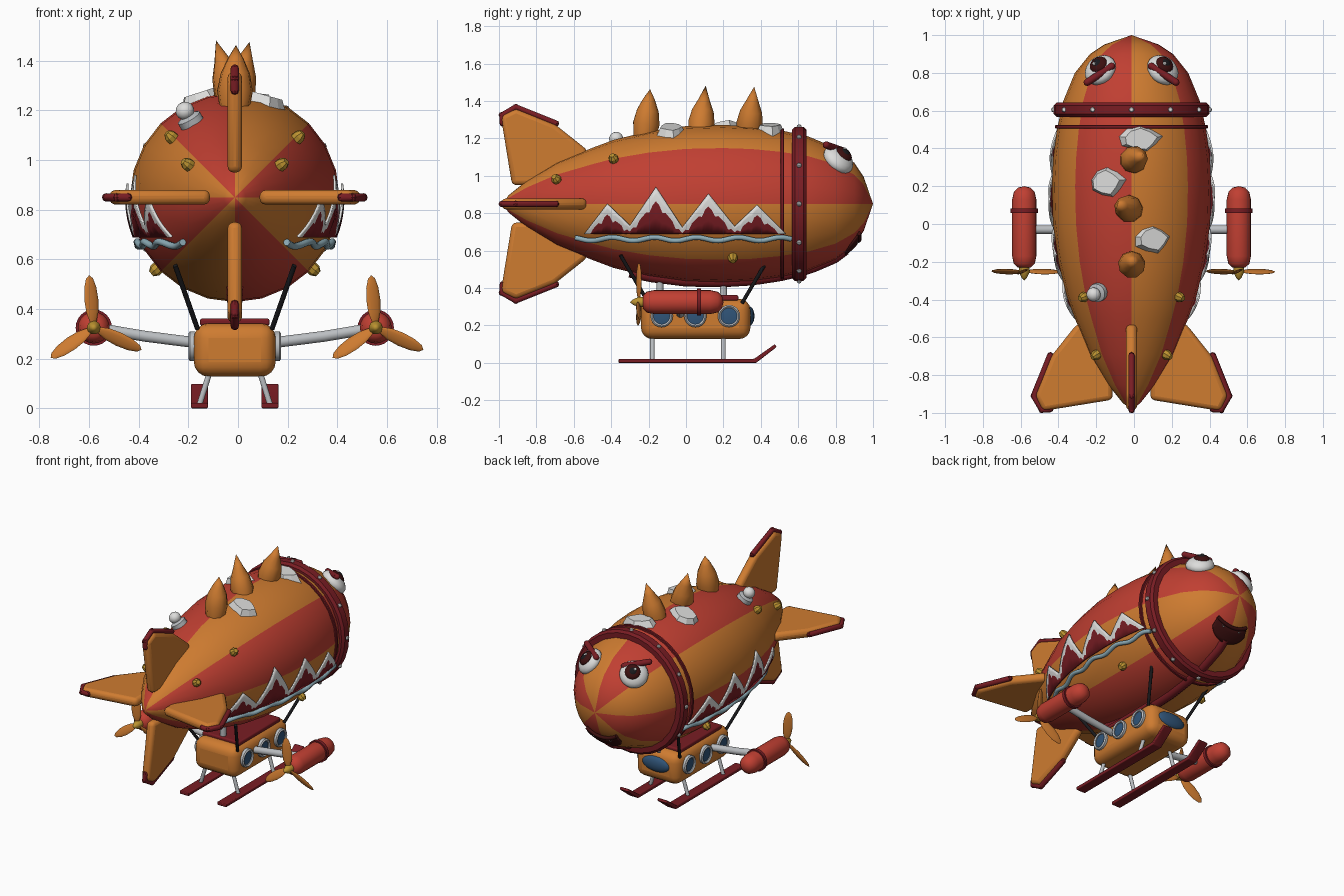
import bpy, bmesh, math
from math import sin, cos, pi, radians, sqrt, atan2, asin
from mathutils import Vector, Matrix

if "Cube" in bpy.data.objects:
    bpy.data.objects.remove(bpy.data.objects["Cube"])

AXIS = 0.85      # height of the hull axis
SHIFT = -0.013   # hull centre in x
made = []


def material(name, rgb):
    m = bpy.data.materials.new(name)
    m.use_nodes = True
    m.diffuse_color = (*rgb, 1)
    m.node_tree.nodes["Principled BSDF"].inputs["Base Color"].default_value = (*rgb, 1)
    return m


ORANGE = material("orange", (0.62, 0.2, 0.03))
RED = material("red", (0.53, 0.05, 0.032))
MAROON = material("maroon", (0.19, 0.012, 0.017))
SILVER = material("silver", (0.5, 0.52, 0.54))
WHITE = material("white", (0.72, 0.72, 0.71))
GOLD = material("gold", (0.5, 0.29, 0.03))
BLUE = material("window blue", (0.03, 0.09, 0.19))
BLACK = material("black", (0.01, 0.01, 0.012))
BROWN = material("dark brown", (0.045, 0.005, 0.005))
RIVER = material("river blue", (0.27, 0.42, 0.48))


def finish(name, bm, mats):
    bmesh.ops.recalc_face_normals(bm, faces=bm.faces)
    me = bpy.data.meshes.new(name)
    bm.to_mesh(me)
    bm.free()
    ob = bpy.data.objects.new(name, me)
    bpy.context.collection.objects.link(ob)
    for m in mats:
        me.materials.append(m)
    ob.location.x = SHIFT
    made.append(ob)
    return ob


def aim(pos, direction):
    q = Vector(direction).to_track_quat('Z', 'Y')
    return Matrix.Translation(pos) @ q.to_matrix().to_4x4()


def lathe(name, profile, mat, pos, direction, seg=16, closed=False):
    """Spin (radius, height) points about an axis."""
    bm = bmesh.new()
    vs = [bm.verts.new((r, 0, h)) for r, h in profile]
    es = [bm.edges.new(p) for p in zip(vs, vs[1:] + (vs[:1] if closed else []))]
    bmesh.ops.spin(bm, geom=vs + es, cent=(0, 0, 0), axis=(0, 0, 1),
                   angle=2 * pi, steps=seg, use_merge=True)
    bmesh.ops.remove_doubles(bm, verts=bm.verts, dist=1e-5)
    bmesh.ops.transform(bm, matrix=aim(pos, direction), verts=bm.verts)
    return finish(name, bm, [mat])


def ball(name, mat, matrix, scale, seg=16):
    bm = bmesh.new()
    bmesh.ops.create_uvsphere(bm, u_segments=seg, v_segments=seg // 2, radius=1)
    bmesh.ops.transform(bm, matrix=matrix @ Matrix.Diagonal((*scale, 1)), verts=bm.verts)
    return finish(name, bm, [mat])


def tube(name, pts, radius, mat):
    cu = bpy.data.curves.new(name, 'CURVE')
    cu.dimensions = '3D'
    cu.bevel_depth, cu.bevel_resolution, cu.use_fill_caps = radius, 3, True
    sp = cu.splines.new('POLY')
    sp.points.add(len(pts) - 1)
    for p, co in zip(sp.points, pts):
        p.co = (*co, 1)
    tmp = bpy.data.objects.new(name, cu)
    bm = bmesh.new()
    bm.from_mesh(bpy.data.meshes.new_from_object(tmp))
    bpy.data.objects.remove(tmp)
    for f in bm.faces:
        f.material_index = 0
    return finish(name, bm, [mat])


def bevel(ob, width, seg=3):
    m = ob.modifiers.new("Bevel", 'BEVEL')
    m.width, m.segments = width, seg


def box(name, mat, centre, size, width):
    bm = bmesh.new()
    bmesh.ops.create_cube(bm, size=1, matrix=Matrix.Translation(centre) @ Matrix.Diagonal((*size, 1)))
    bevel(finish(name, bm, [mat]), width, 4)


def prism(name, mat, outline, thick, place, width):
    """Extrude a flat outline; place(u, v, t) gives its position."""
    bm = bmesh.new()
    a, b = ([bm.verts.new(place(u, v, t)) for u, v in outline] for t in (-thick / 2, thick / 2))
    bm.faces.new(a)
    bm.faces.new(b)
    for i in range(len(a)):
        j = (i + 1) % len(a)
        bm.faces.new((a[i], a[j], b[j], b[i]))
    bevel(finish(name, bm, [mat]), width)


def lerp(table, t):
    for (a, p), (b, q) in zip(table, table[1:]):
        if t <= b:
            return p + (q - p) * max(0, t - a) / (b - a)
    return table[-1][1]


# Hull with eight colour gores
HULL = [(-0.98, 0), (-0.95, 0.045), (-0.85, 0.125), (-0.69, 0.222), (-0.5, 0.3), (-0.385, 0.343),
        (-0.2, 0.388), (0, 0.416), (0.2, 0.422), (0.35, 0.415), (0.5, 0.395), (0.65, 0.362),
        (0.8, 0.3), (0.9, 0.22), (0.95, 0.145), (1, 0)]


def on_hull(y, ang, off=0.0):
    r = lerp(HULL, y) + off
    return Vector((r * cos(ang), y, AXIS + r * sin(ang)))


def normal(y, ang):
    slope = (lerp(HULL, y + 0.03) - lerp(HULL, y - 0.03)) / 0.06
    return Vector((cos(ang), -slope, sin(ang))).normalized()


hull = lathe("hull", [(r, y) for y, r in HULL], ORANGE, (0, 0, AXIS), (0, 1, 0), 24)
hull.data.materials.append(RED)
for f in hull.data.polygons:
    a = atan2(f.center.z - AXIS, f.center.x) % (2 * pi)
    f.material_index = 1 - int(a / (pi / 4)) % 2

# Collar rings, rivets and keel
for name, y, rin, rout, w in (("collar", 0.605, 0.35, 0.412, 0.038), ("thin_collar", 0.515, 0.37, 0.404, 0.01)):
    c = w * 0.4
    lathe(name, [(rin, -w), (rout - c, -w), (rout, c - w), (rout, w - c), (rout - c, w), (rin, w)],
          MAROON, (0, y, AXIS), (0, 1, 0), 32, True)
for i in range(12):
    a = i * pi / 6
    ball("rivet", WHITE, Matrix.Translation((0.412 * cos(a), 0.605, AXIS + 0.412 * sin(a))), (0.014,) * 3, 8)
tube("keel", [on_hull(-0.3 + i * 0.0575, -pi / 2, -0.002 - 0.0008 * i) for i in range(21)], 0.034, MAROON)

# Tail fins with dark tip trim
FIN = [(-0.93, 0.1), (-0.99, 0.47), (-0.91, 0.51), (-0.7, 0.425), (-0.53, 0.29), (-0.53, 0.1)]
TRIM = [(-0.98, 0.43), (-0.985, 0.475), (-0.91, 0.518), (-0.695, 0.43)]
for name, a in (("left", 0), ("top", pi / 2), ("right", pi), ("bottom", -pi / 2)):
    def place(y, r, t, a=a):
        return (r * cos(a) - t * sin(a), y, AXIS + r * sin(a) + t * cos(a))
    prism(name + "_fin", ORANGE, FIN, 0.058, place, 0.024)
    tube(name + "_fin_trim", [place(y, r, 0) for y, r in TRIM], 0.017, MAROON)
    for y, r in TRIM:
        ball(name + "_trim_joint", MAROON, Matrix.Translation(place(y, r, 0)), (0.017,) * 3, 8)

# Back spikes and pale patches
for y, lean, h in ((-0.22, 0.02, 0.235), (0.075, -0.3, 0.265), (0.335, 0.24, 0.255)):
    lathe("spike", [(0, -0.03), (0.06, -0.03), (0.073, 0.05), (0.06, 0.12), (0.033, 0.18), (0, h)],
          ORANGE, (0, y, 1.23), (lean, 0.12, 1), 9)
for x, y, sx, sy in ((0.045, 0.45, 0.115, 0.075), (-0.13, 0.22, 0.1, 0.085), (0.11, -0.08, 0.1, 0.078)):
    a = math.acos(x / lerp(HULL, y))
    bm = bmesh.new()
    bmesh.ops.create_cone(bm, cap_ends=True, segments=9, radius1=1, radius2=0.72, depth=1)
    for i, v in enumerate(bm.verts):
        wob = 1 + 0.1 * sin(5 * atan2(v.co.y, v.co.x) + 1)
        v.co = (v.co.x * sx * wob, v.co.y * sy * wob, v.co.z * 0.05)
    bmesh.ops.transform(bm, matrix=Matrix.Translation(on_hull(y, a)) @ Matrix.Rotation(pi / 2 - a, 4, 'Y'),
                        verts=bm.verts)
    finish("pale_patch", bm, [WHITE])

# Valve and gold bolts
a = radians(120)
valve_pos, valve_dir = on_hull(-0.36, a), normal(-0.36, a)
lathe("valve_base", [(0, -0.02), (0.05, -0.02), (0.05, 0.022), (0.03, 0.032), (0, 0.032)], SILVER, valve_pos, valve_dir)
ball("valve_dome", WHITE, aim(valve_pos + valve_dir * 0.055, valve_dir), (0.038, 0.038, 0.036))
for y, deg in ((-0.385, 43.5), (-0.69, 35), (0.25, -42.5)):
    for ang in (radians(deg), pi - radians(deg)):
        lathe("bolt", [(0, -0.02), (0.026, -0.02), (0.026, 0.018), (0.014, 0.036), (0, 0.036)],
              GOLD, on_hull(y, ang), normal(y, ang), 8)


def patch(name, columns, mats, rows_mat):
    """Thin plate wrapped on the hull from columns of points."""
    bm = bmesh.new()
    grid = [[bm.verts.new(p) for p in col] for col in columns]
    for g, h in zip(grid, grid[1:]):
        for k in range(len(g) - 1):
            bm.faces.new((g[k], h[k], h[k + 1], g[k + 1])).material_index = rows_mat[k]
    bmesh.ops.remove_doubles(bm, verts=bm.verts, dist=1e-5)
    m = finish(name, bm, mats).modifiers.new("Solidify", 'SOLIDIFY')
    m.thickness, m.offset = 0.009, 0


# Snowy mountains and river on both sides
RIDGE = [(-0.54, 0.695), (-0.42, 0.85), (-0.3, 0.735), (-0.16, 0.94), (-0.02, 0.725),
         (0.12, 0.905), (0.26, 0.73), (0.38, 0.845), (0.53, 0.695)]
BASE = 0.69
for side, name in ((1, "left"), (-1, "right")):
    def wrap(y, z, off):
        p = on_hull(y, asin((z - AXIS) / (lerp(HULL, y) + off)), off)
        return (side * p.x, p.y, p.z)
    cols = []
    for (ya, za), (yb, zb) in zip(RIDGE, RIDGE[1:]):
        for i in range(9):
            y, top = ya + (yb - ya) * i / 8, za + (zb - za) * i / 8
            snow = max(BASE + 0.001, top - 0.03 - 0.22 * max(0, top - 0.73) - (0.02 if i % 4 == 2 else 0))
            zs = (BASE, (BASE + snow) / 2, snow, (snow + top) / 2, top)
            cols.append([wrap(y, z, 0.016) for z in zs])
    patch(name + "_mountains", cols, [MAROON, WHITE], (0, 0, 1, 1))
    tube(name + "_river", [wrap(y, 0.662 + 0.009 * sin(y * 28), 0.014)
                           for y in (-0.59 + i * 0.0144 for i in range(81))], 0.014, RIVER)

# Face: eyes, brows, mouth and teeth
for s in (1, -1):
    a = radians(55) if s > 0 else radians(125)
    n, p = normal(0.815, a), on_hull(0.815, a)
    ball("eye", WHITE, aim(p, n), (0.09, 0.09, 0.052), 20)
    q = p + n * 0.036 + Vector((-s * 0.006, 0.008, 0.006))
    ball("pupil", BROWN, aim(q, n), (0.05, 0.05, 0.024))
    ball("pupil_centre", BLACK, aim(q + n * 0.012, n), (0.028, 0.028, 0.016))
    ball("eye_glint", WHITE, aim(q + n * 0.023 + Vector((-0.012, -0.008, 0.012)), n), (0.011, 0.011, 0.008), 8)
    ends = [Vector((s * 0.235, 0.75, 1.165)), Vector((s * 0.105, 0.835, 1.135))]
    tube("brow", ends, 0.019, MAROON)
    for e in ends:
        ball("brow_end", MAROON, Matrix.Translation(e), (0.019,) * 3, 12)
    lathe("tooth", [(0.012, 0), (0, 0.03)], WHITE, on_hull(0.918, -pi / 2 + s * 0.3, 0.014), (0, -0.8, -0.5), 8)
mouth = []
for i in range(17):
    t = i / 8 - 1
    depth = 0.075 * sqrt(max(0, 1 - t * t))
    mouth.append([on_hull(0.925 - depth * k / 4, -pi / 2 + t * 0.62, 0.012) for k in range(5)])
patch("mouth", mouth, [BROWN], (0,) * 4)
tube("lip", [c[0] for c in mouth], 0.012, BROWN)

# Gondola, roof, windows and hangers
box("gondola", ORANGE, (0, 0.052, 0.235), (0.33, 0.585, 0.215), 0.06)
box("gondola_roof", MAROON, (0, 0.055, 0.347), (0.28, 0.45, 0.03), 0.01)
for y in (-0.14, 0.2):
    tube("roof_post", [(0, y, 0.34), (0, y, 0.45)], 0.02, SILVER)
for s in (1, -1):
    for y in (-0.13, 0.05, 0.23):
        at = (s * 0.16, y, 0.25)
        lathe("porthole_frame", [(0.044, 0), (0.06, 0), (0.06, 0.02), (0.052, 0.027), (0.044, 0.02)],
              SILVER, at, (s, 0, 0), 20, True)
        lathe("porthole_glass", [(0.046, 0), (0.046, 0.014), (0, 0.02)], BLUE, at, (s, 0, 0), 20)
    for y0, y1 in ((-0.2, -0.35), (0.3, 0.45)):
        tube("hanger", [(s * 0.15, y0, 0.32), (s * 0.24, y1, 0.575)], 0.01, BLACK)
ball("windshield", BLUE, Matrix.Translation((0, 0.338, 0.25)), (0.105, 0.028, 0.052), 20)

# Engines, arms and propellers
for s, name in ((1, "left"), (-1, "right")):
    ex = s * 0.568
    tube(name + "_engine_arm", [(s * 0.14, -0.03, 0.262), (s * 0.36, -0.03, 0.29), (ex, -0.03, 0.325)], 0.023, SILVER)
    lathe(name + "_engine", [(0, -0.235), (0.035, -0.23), (0.056, -0.21), (0.064, -0.17), (0.064, 0.13),
                             (0.055, 0.17), (0.033, 0.193), (0, 0.2)], RED, (ex, 0, 0.325), (0, 1, 0), 20)
    lathe(name + "_engine_band", [(0.055, -0.011), (0.073, -0.011), (0.073, 0.011), (0.055, 0.011)],
          MAROON, (ex, 0.07, 0.325), (0, 1, 0), 24, True)
    lathe(name + "_propeller_hub", [(0, -0.01), (0.028, -0.01), (0.028, 0.03), (0.014, 0.06), (0, 0.075)],
          GOLD, (ex, -0.225, 0.325), (0, -1, 0), 10)
    for deg in (5, 125, 245):
        m = Matrix.Translation((ex, -0.252, 0.325)) @ Matrix.Rotation(-radians(deg), 4, 'Y')
        m = m @ Matrix.Translation((0, 0, 0.112)) @ Matrix.Rotation(radians(25), 4, 'Z')
        ball(name + "_propeller_blade", ORANGE, m, (0.031, 0.008, 0.1), 12)

# Landing skids
SKID = [(-0.36, 0), (0.375, 0), (0.485, 0.085), (0.475, 0.1), (0.365, 0.022), (-0.36, 0.022)]
for s, name in ((1, "left"), (-1, "right")):
    prism(name + "_skid", MAROON, SKID, 0.068, lambda y, z, t: (s * 0.142 + t, y, z), 0.005)
    for y in (-0.18, 0.2):
        tube(name + "_skid_leg", [(s * 0.142, y, 0.015), (s * 0.1, y, 0.15)], 0.012, SILVER)

# Smooth shading with sharp edges kept; pale patches stay faceted
bpy.ops.object.select_all(action='DESELECT')
for ob in made:
    if not ob.name.startswith(("pale_patch", "bolt")):
        ob.select_set(True)
        bpy.context.view_layer.objects.active = ob
bpy.ops.object.shade_smooth_by_angle(angle=radians(40))
